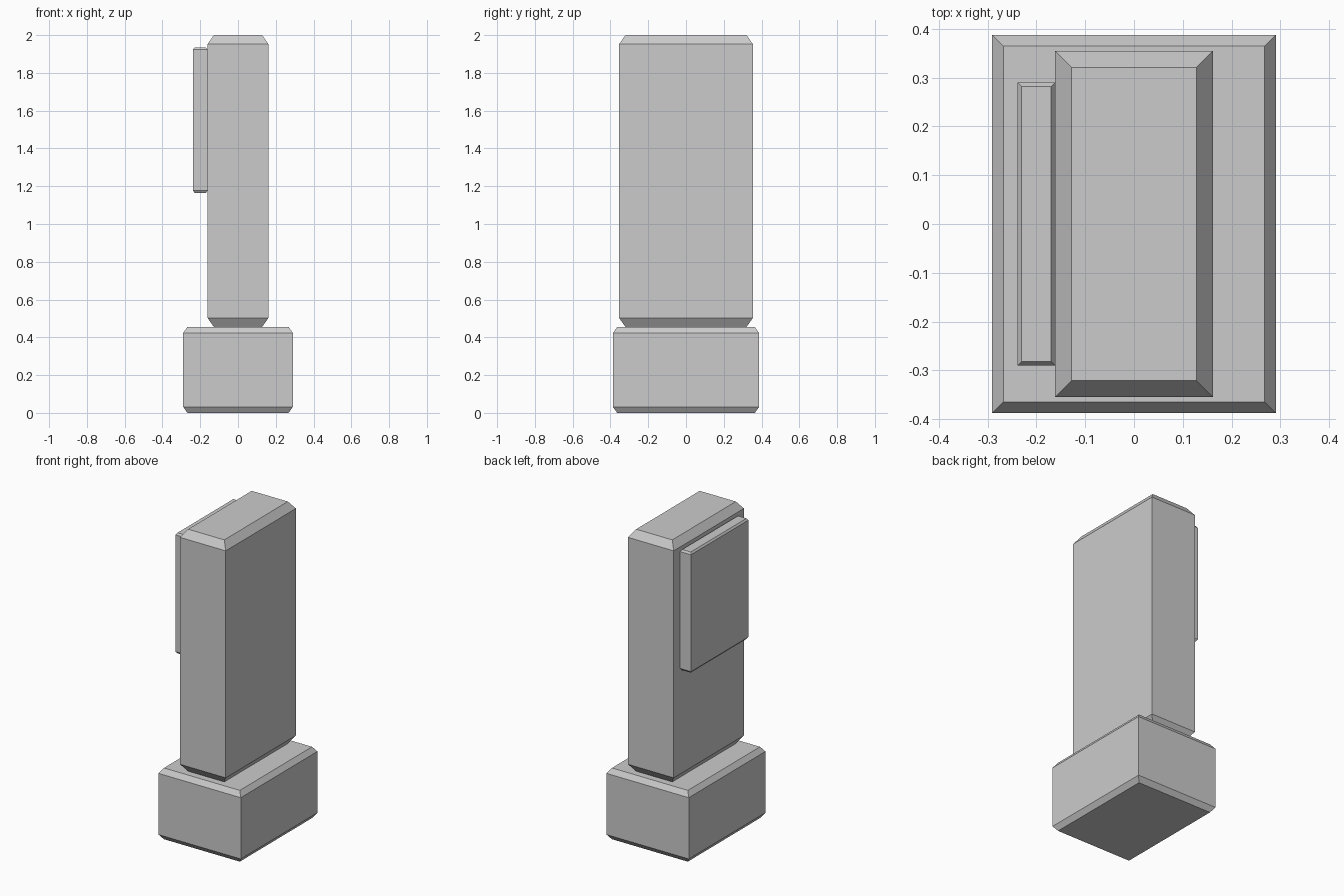
import bpy
import bmesh
from mathutils import Matrix

cube = bpy.data.objects.get("Cube")
if cube:
    bpy.data.objects.remove(cube, do_unlink=True)

# Single grey material
grey = bpy.data.materials.new("plain grey")
grey.use_nodes = True
colour = (0.6, 0.6, 0.6, 1)
grey.diffuse_color = colour
grey.node_tree.nodes["Principled BSDF"].inputs["Base Color"].default_value = colour


def tapered_block(name, centre, size, chamfer):
    """Box with sharp upright edges and chamfered top and bottom rims."""
    bm = bmesh.new()
    bmesh.ops.create_cube(bm, size=1, matrix=Matrix.Diagonal((*size, 1)))
    rims = [e for e in bm.edges if abs(e.verts[0].co.z - e.verts[1].co.z) < 0.001]
    ends = [f for f in bm.faces if abs(f.normal.z) > 0.9]
    # Inset each end cap, then slide its original rim back along the sides
    outer = {v for e in rims for v in e.verts}
    bmesh.ops.inset_individual(bm, faces=ends, thickness=chamfer)
    for v in outer:
        v.co.z -= chamfer if v.co.z > 0 else -chamfer
    bmesh.ops.recalc_face_normals(bm, faces=bm.faces)
    mesh = bpy.data.meshes.new(name)
    bm.to_mesh(mesh)
    bm.free()
    mesh.materials.append(grey)
    obj = bpy.data.objects.new(name, mesh)
    obj.location = centre
    bpy.context.collection.objects.link(obj)
    return obj


# Wide foot, tall slab standing on it, thin panel on the slab's right side
tapered_block("base", (0, 0, 0.2275), (0.581, 0.774, 0.455), 0.032)
tapered_block("upright_slab", (0, 0, 1.2275), (0.323, 0.709, 1.545), 0.048)
tapered_block("side_panel", (-0.2, 0, 1.55), (0.077, 0.58, 0.77), 0.012)
